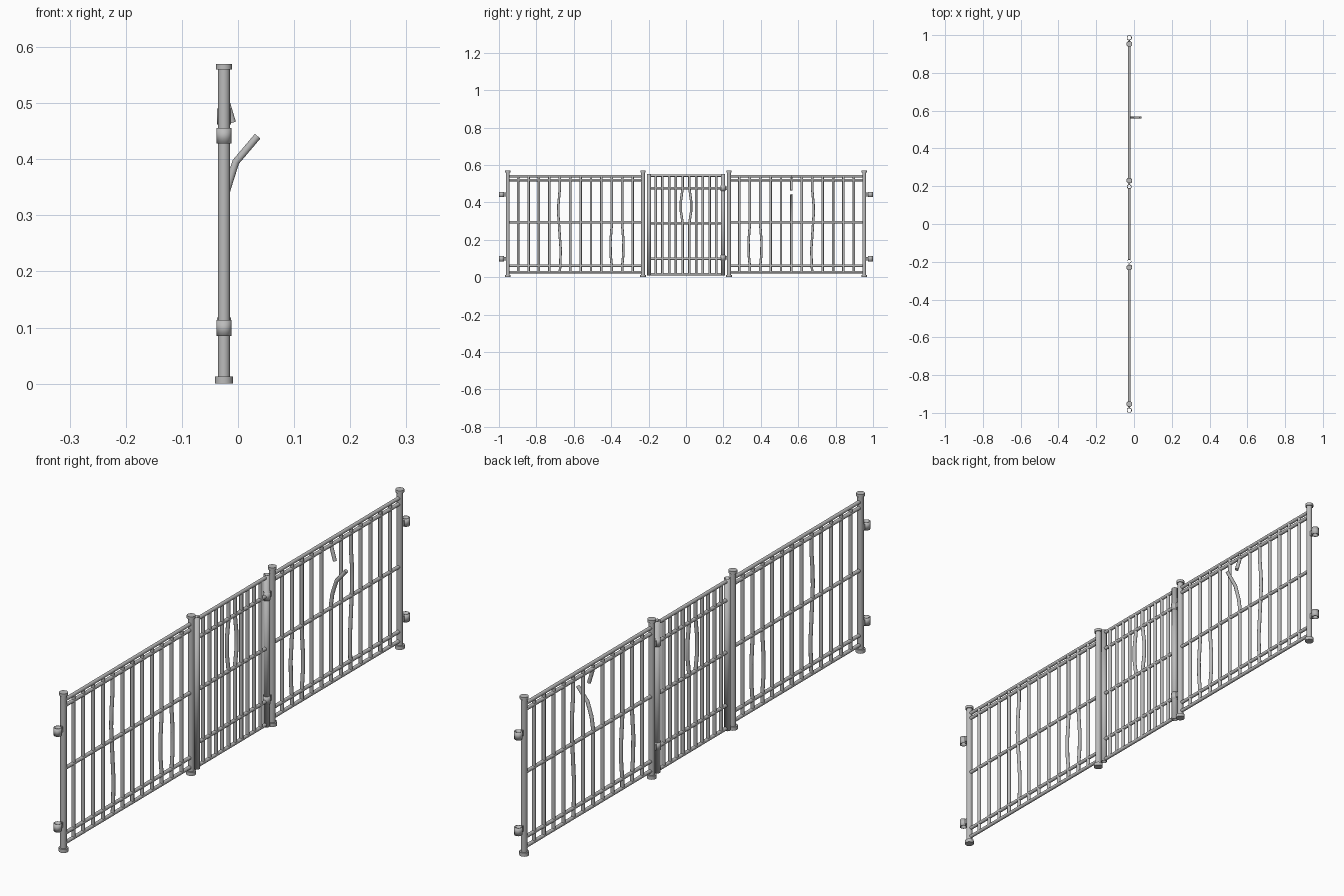
import bpy, bmesh, math
from mathutils import Vector

cube = bpy.data.objects.get("Cube")
if cube:
    bpy.data.objects.remove(cube)

steel = bpy.data.materials.new("grey steel")
steel.use_nodes = True
GREY = (0.5, 0.5, 0.5, 1)
steel.diffuse_color = GREY
steel.node_tree.nodes["Principled BSDF"].inputs["Base Color"].default_value = GREY

X = -0.025          # plane of the fence
UP = Vector((0, 0, 1))
SIDES = 16


def finish(name, bm):
    bmesh.ops.recalc_face_normals(bm, faces=bm.faces)
    mesh = bpy.data.meshes.new(name)
    bm.to_mesh(mesh)
    bm.free()
    mesh.shade_smooth()
    mesh.set_sharp_from_angle(angle=math.radians(40))
    mesh.materials.append(steel)
    obj = bpy.data.objects.new(name, mesh)
    bpy.context.collection.objects.link(obj)
    return obj


def sweep(bm, points, radius, closed=True):
    """Sweep a round section along a path."""
    pts = [Vector(p) for p in points]
    rings = []
    for i, p in enumerate(pts):
        tangent = pts[min(i + 1, len(pts) - 1)] - pts[max(i - 1, 0)]
        turn = UP.rotation_difference(tangent.normalized())
        ring = []
        for k in range(SIDES):
            a = math.tau * (k + 0.5) / SIDES
            ring.append(bm.verts.new(p + turn @ Vector((radius * math.cos(a), radius * math.sin(a), 0))))
        rings.append(ring)
    for a, b in zip(rings, rings[1:]):
        for k in range(SIDES):
            n = (k + 1) % SIDES
            bm.faces.new((a[k], a[n], b[n], b[k]))
    if closed:
        bm.faces.new(rings[0])
        bm.faces.new(rings[-1])


def upright(bm, y, z0, z1, radius, closed=True):
    sweep(bm, [(X, y, z0), (X, y, z1)], radius, closed)


def hollow(name, y, z0, z1, radius, wall):
    """Open tube with a wall."""
    bm = bmesh.new()
    upright(bm, y, z0, z1, radius, closed=False)
    obj = finish(name, bm)
    mod = obj.modifiers.new("wall", "SOLIDIFY")
    mod.thickness = wall
    mod.offset = -1


def post(name, y):
    bm = bmesh.new()
    upright(bm, y, 0.0, 0.565, 0.0108)
    upright(bm, y, 0.0, 0.013, 0.016)
    upright(bm, y, 0.56, 0.57, 0.0145)
    finish(name, bm)


def hinge(name, y, post_y, z, radius):
    """Sleeve with a plate reaching to the post."""
    hollow(name + "_sleeve", y, z - 0.014, z + 0.014, radius, 0.003)
    side = 1 if post_y > y else -1
    bm = bmesh.new()
    bmesh.ops.create_cube(bm, size=1)
    bmesh.ops.scale(bm, vec=(0.009, abs(post_y - y) - 0.012, 0.02), verts=bm.verts)
    bmesh.ops.translate(bm, vec=(X, (y + post_y) / 2 + side * 0.006, z), verts=bm.verts)
    finish(name + "_plate", bm)


def rails(name, y0, y1, heights):
    bm = bmesh.new()
    for z in heights:
        sweep(bm, [(X, y0, z), (X, y1, z)], 0.0065)
    finish(name, bm)


def bar(name, path):
    bm = bmesh.new()
    sweep(bm, path, 0.0066)
    finish(name, bm)


def shaped_path(y, shape, s=1):
    """Path from (sideways offset, height) points, flipped when s is -1."""
    return [(X, y + d * s, z) for d, z in shape]


# bar shapes
LOW, HIGH = 0.027, 0.54
STRAIGHT = [(0, LOW), (0, HIGH)]
BULGE = [(0, LOW), (0, 0.06), (0.006, 0.12), (0.007, 0.19), (0, 0.28), (0, HIGH)]
WAVY = [(0, LOW), (-0.003, 0.07), (-0.005, 0.15), (0, 0.22), (0.008, 0.34),
        (0.007, 0.39), (0, 0.47), (0, HIGH)]
GATE_STRAIGHT = [(0, 0.016), (0, 0.543)]
GATE_BULGE = [(0, 0.016), (0, 0.29), (0.009, 0.35), (0.009, 0.41), (0, 0.476), (0, 0.543)]

# side panels, mirrored about the gate
INNER, OUTER, COUNT = 0.23, 0.953, 12
for panel, s in (("front", -1), ("back", 1)):
    post(panel + "_inner_post", s * INNER)
    post(panel + "_outer_post", s * OUTER)
    rails(panel + "_rails", s * INNER, s * OUTER, (HIGH, 0.519, 0.294, 0.0615, LOW))
    for z in (0.099, 0.442):
        hinge(panel + "_outer_hinge", s * 0.986, s * OUTER, z, 0.0135)
    for k in range(1, COUNT + 1):
        y = s * (INNER + (OUTER - INNER) * k / (COUNT + 1))
        if s > 0 and k == 6:
            # snapped bar, bent out of the panel
            bar("snapped_bar_lower", [(X, y, LOW), (X, y, 0.31), (-0.02, y, 0.345),
                                      (-0.004, y, 0.395), (0.035, y, 0.441)])
            bar("snapped_bar_upper", [(X, y, HIGH), (X, y, 0.515), (-0.01, y, 0.465)])
        elif k == 2:
            bar(panel + "_bent_bar", shaped_path(y, BULGE, -s))
        else:
            bar(panel + "_bar", shaped_path(y, {3: BULGE, 8: WAVY}.get(k, STRAIGHT), s))

# gate
EDGE, GATE_BARS = 0.198, 10
for name, y in (("gate_front_stile", -EDGE), ("gate_back_stile", EDGE)):
    hollow(name, y, 0.008, 0.553, 0.0108, 0.002)
rails("gate_rails", -EDGE + 0.008, EDGE - 0.008, (0.543, 0.476, 0.289, 0.099, 0.016))
for k in range(1, GATE_BARS + 1):
    y = -EDGE + 2 * EDGE * k / (GATE_BARS + 1)
    if k in (5, 6):
        bar("gate_bent_bar", shaped_path(y, GATE_BULGE, 1 if k == 6 else -1))
    else:
        bar("gate_bar", shaped_path(y, GATE_STRAIGHT))
for z in (0.104, 0.476):
    hinge("gate_hinge", EDGE, INNER, z, 0.0125)
